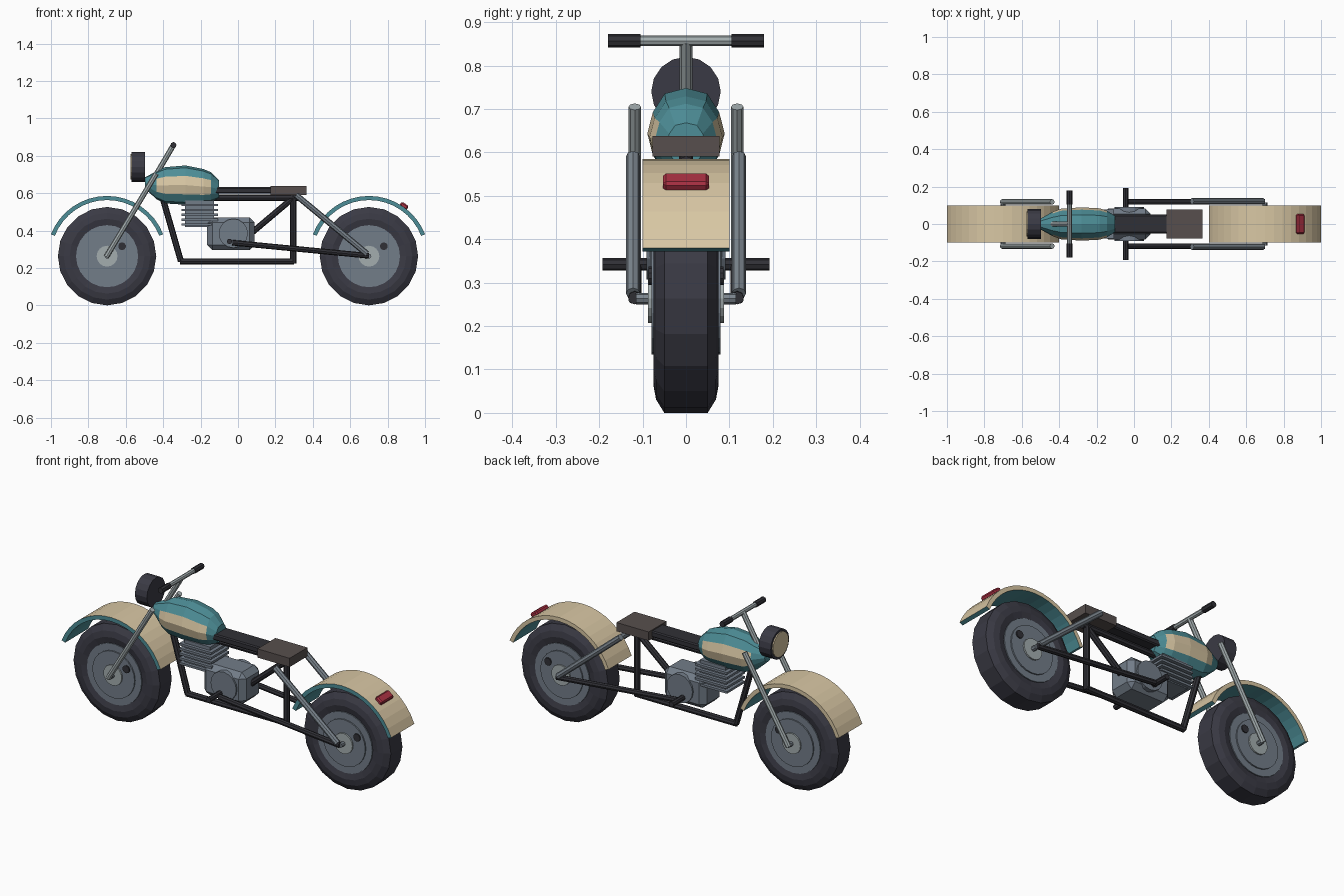
import bpy, bmesh, math
from mathutils import Vector

if "Cube" in bpy.data.objects:
    bpy.data.objects.remove(bpy.data.objects["Cube"])


def material(name, rgb):
    m = bpy.data.materials.new(name)
    m.diffuse_color = (*rgb, 1)
    m.use_nodes = True
    m.node_tree.nodes["Principled BSDF"].inputs["Base Color"].default_value = m.diffuse_color
    return m


RUBBER = material("dark rubber", (0.042, 0.042, 0.058))
BLACK = material("black frame", (0.03, 0.03, 0.037))
GREY = material("blue grey metal", (0.17, 0.205, 0.25))
STEEL = material("dull steel", (0.20, 0.235, 0.27))
CHROME = material("light chrome", (0.37, 0.42, 0.43))
TEAL = material("teal paint", (0.075, 0.27, 0.31))
CREAM = material("cream paint", (0.69, 0.57, 0.37))
BROWN = material("brown leather", (0.095, 0.078, 0.075))
RED = material("red lens", (0.40, 0.03, 0.055))


def finish(name, bm, *mats):
    bmesh.ops.recalc_face_normals(bm, faces=bm.faces)
    me = bpy.data.meshes.new(name)
    bm.to_mesh(me)
    bm.free()
    for m in mats:
        me.materials.append(m)
    ob = bpy.data.objects.new(name, me)
    bpy.context.collection.objects.link(ob)
    return ob


def tube(name, a, b, r, mat, sides=8):
    a, b = Vector(a), Vector(b)
    bm = bmesh.new()
    bmesh.ops.create_cone(bm, cap_ends=True, segments=sides, radius1=r,
                          radius2=r, depth=(b - a).length)
    ob = finish(name, bm, mat)
    ob.location = (a + b) / 2
    ob.rotation_euler = (b - a).to_track_quat('Z', 'Y').to_euler()
    return ob


def box(name, center, size, mat, bevel=0.0):
    bm = bmesh.new()
    bmesh.ops.create_cube(bm, size=1)
    bmesh.ops.scale(bm, vec=size, verts=bm.verts)
    if bevel:
        bmesh.ops.bevel(bm, geom=bm.edges[:], offset=bevel, segments=1,
                        affect='EDGES')
    ob = finish(name, bm, mat)
    ob.location = center
    return ob


def loft(bm, rings, closed_path=False):
    """Bridge rings of points; returns the faces as rows."""
    vs = [[bm.verts.new(p) for p in ring] for ring in rings]
    n, rows = len(vs[0]), []
    for i in range(len(vs) if closed_path else len(vs) - 1):
        a, b = vs[i], vs[(i + 1) % len(vs)]
        rows.append([bm.faces.new((a[j], a[(j + 1) % n], b[(j + 1) % n], b[j]))
                     for j in range(n)])
    if not closed_path:
        bm.faces.new(vs[0])
        bm.faces.new(vs[-1])
    return rows


AXLE_Z = 0.263


def wheel(tag, cx):
    # tyre: revolved chamfered profile (radius, side offset)
    prof = [(0.263, 0.050), (0.232, 0.069), (0.20, 0.075), (0.16, 0.066)]
    prof += [(r, -y) for r, y in reversed(prof)]
    rings = []
    for i in range(20):
        t = 2 * math.pi * i / 20 - math.pi / 2
        rings.append([(cx + r * math.cos(t), y, AXLE_Z + r * math.sin(t))
                      for r, y in prof])
    bm = bmesh.new()
    loft(bm, rings, True)
    finish(tag + "_tyre", bm, RUBBER)
    # rim, brake disc, hub, axle and a small dark hole plug
    for part, r, y, mat, s, dx, dz in (
            ("rim", 0.166, 0.073, GREY, 24, 0, 0),
            ("brake_disc", 0.128, 0.080, GREY, 24, 0, 0),
            ("hub", 0.056, 0.088, CHROME, 16, 0, 0),
            ("axle", 0.013, 0.115, STEEL, 8, 0, 0),
            ("valve", 0.021, 0.086, BLACK, 10, 0.08, 0.053)):
        x, z = cx + dx, AXLE_Z + dz
        tube(tag + "_" + part, (x, -y, z), (x, y, z), r, mat, s)


def fender(tag, cx):
    # arched plate: cream on the outside and far edge, teal elsewhere
    rings, start, steps, w = [], math.radians(21.3), 16, 0.1
    for i in range(steps + 1):
        t = start + (math.pi - 2 * start) * i / steps
        c, s = math.cos(t), math.sin(t)
        rings.append([(cx + r * c, y, AXLE_Z + r * s)
                      for r, y in ((0.322, -w), (0.322, w), (0.300, w), (0.300, -w))])
    bm = bmesh.new()
    for row in loft(bm, rings):
        row[0].material_index = row[1].material_index = 1
    finish(tag + "_fender", bm, TEAL, CREAM)


for tag, cx in (("front", -0.7), ("rear", 0.7)):
    wheel(tag, cx)
    fender(tag, cx)

# fork legs, rear struts and swingarm on both sides
for s, side in ((-1, "right"), (1, "left")):
    y = 0.118 * s
    tube("fork_" + side, (-0.705, y, 0.258), (-0.437, y, 0.705), 0.0145, CHROME)
    tube("rear_strut_" + side, (0.69, 0.122 * s, 0.275), (0.31, 0.122 * s, 0.59),
         0.0165, STEEL)
    tube("swingarm_" + side, (-0.03, y, 0.335), (0.70, y, 0.265), 0.015, BLACK)
    tube("grip_" + side, (-0.345, 0.105 * s, 0.857), (-0.345, 0.18 * s, 0.857),
         0.016, BLACK)

# steering stem, handlebar and foot pegs
tube("steering_stem", (-0.455, 0, 0.67), (-0.345, 0, 0.857), 0.0145, CHROME)
tube("handlebar", (-0.345, -0.11, 0.857), (-0.345, 0.11, 0.857), 0.0125, CHROME)
tube("foot_peg_bar", (-0.045, -0.192, 0.342), (-0.045, 0.192, 0.342), 0.0145, BLACK)

# central frame
for name, a, b in (("down_tube", (-0.41, 0.60), (-0.305, 0.235)),
                   ("lower_tube", (-0.31, 0.235), (0.30, 0.235)),
                   ("seat_post", (0.295, 0.225), (0.295, 0.60)),
                   ("diagonal_brace", (0.04, 0.36), (0.295, 0.575)),
                   ("top_tube", (-0.30, 0.575), (0.32, 0.575))):
    tube(name, (a[0], 0, a[1]), (b[0], 0, b[1]), 0.0165, BLACK)

# headlight shell with a cream lens
tube("headlight_shell", (-0.570, 0, 0.74), (-0.497, 0, 0.74), 0.080, RUBBER, 16)
tube("headlight_lens", (-0.576, 0, 0.74), (-0.569, 0, 0.74), 0.068, CREAM, 16)

# fuel tank: lofted twelve-sided sections (x, half width, centre z, half height)
half = [(0, 1), (0.55, 0.88), (0.86, 0.47), (1, 0), (0.86, -0.47), (0.55, -0.88), (0, -1)]
outline = half + [(-y, z) for y, z in half[-2:0:-1]]
sections = [(-0.498, 0.030, 0.655, 0.030), (-0.435, 0.065, 0.642, 0.075),
            (-0.39, 0.082, 0.642, 0.097), (-0.28, 0.089, 0.643, 0.105),
            (-0.185, 0.084, 0.635, 0.094), (-0.145, 0.071, 0.632, 0.080),
            (-0.102, 0.045, 0.620, 0.048)]
bm = bmesh.new()
rows = loft(bm, [[(x, w * y, zc + h * z) for y, z in outline]
                 for x, w, zc, h in sections])
for row in rows[1:-1]:
    for j in (2, 3, 8, 9):          # side columns form the cream panels
        row[j].material_index = 1
finish("fuel_tank", bm, TEAL, CREAM)

# seat
box("seat_strip", (0.03, 0, 0.615), (0.32, 0.10, 0.034), BLACK, 0.006)
box("seat_pad", (0.27, 0, 0.614), (0.195, 0.155, 0.048), BROWN)

# engine: finned cylinder, chamfered crankcase, round covers
box("engine_cylinder", (-0.205, 0, 0.49), (0.155, 0.12, 0.14), GREY)
for i in range(5):
    box("cooling_fin_%d" % (i + 1), (-0.205, 0, 0.432 + 0.026 * i),
        (0.195, 0.155, 0.012), GREY)
box("crankcase", (-0.038, 0, 0.383), (0.255, 0.165, 0.175), GREY, 0.028)
tube("crankcase_cover", (-0.025, -0.091, 0.385), (-0.025, 0.091, 0.385), 0.078, GREY, 16)

# tail light seated on the rear fender
t = math.radians(55)
lamp = box("tail_light", (0.7 + 0.328 * math.cos(t), 0, AXLE_Z + 0.328 * math.sin(t)),
           (0.026, 0.106, 0.046), RED, 0.007)
lamp.rotation_euler = (0, -t, 0)
